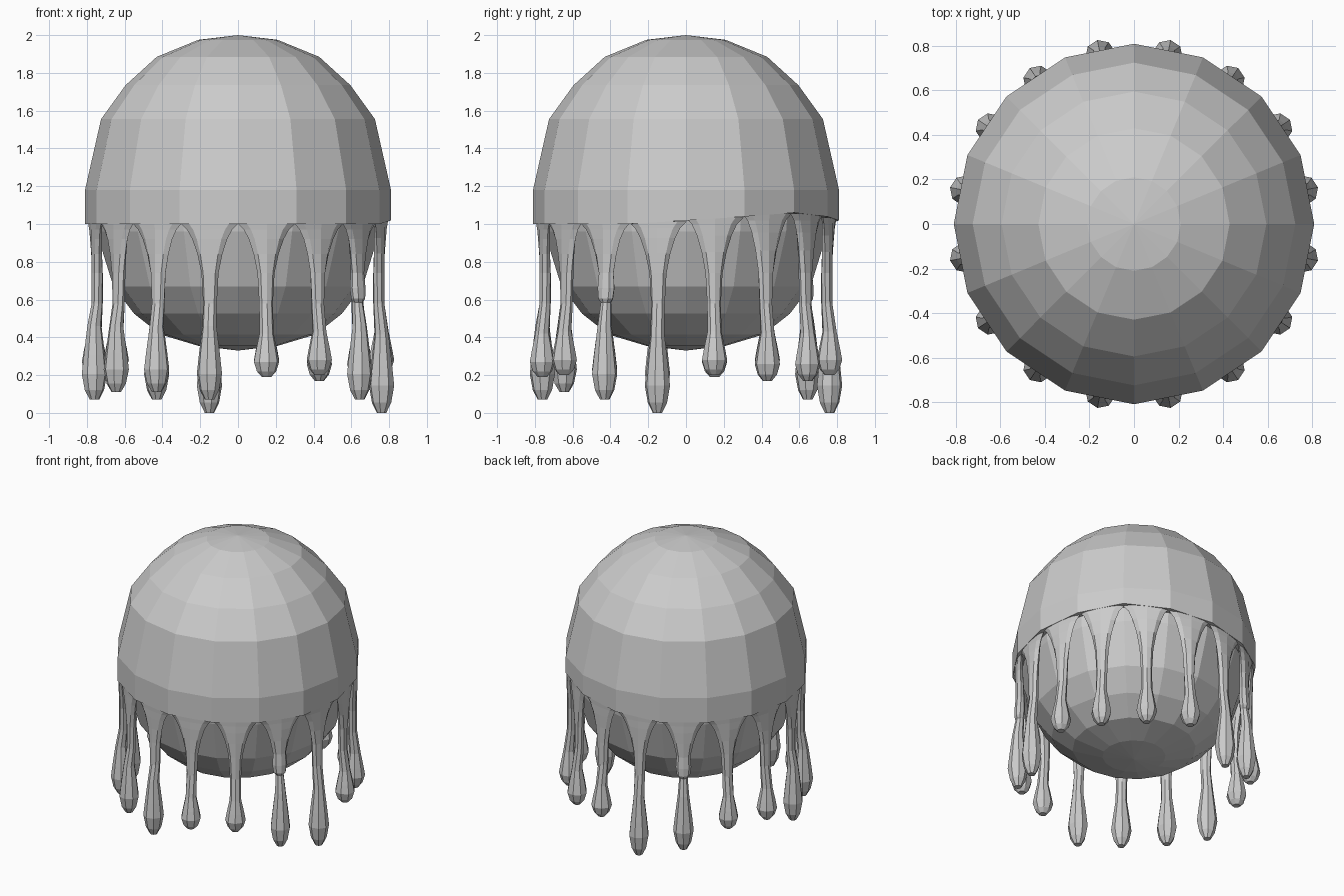
import bpy
import bmesh
from math import sin, cos, radians, pi

if "Cube" in bpy.data.objects:
    bpy.data.objects.remove(bpy.data.objects["Cube"])

SIDES = 16


def finish(bm, name):
    bmesh.ops.recalc_face_normals(bm, faces=bm.faces)
    mesh = bpy.data.meshes.new(name)
    bm.to_mesh(mesh)
    bm.free()
    obj = bpy.data.objects.new(name, mesh)
    bpy.context.collection.objects.link(obj)
    return obj


def skin(bm, rings):
    """Bridge consecutive rings of verts with quads."""
    for a, b in zip(rings, rings[1:]):
        n = len(a)
        for i in range(n):
            j = (i + 1) % n
            bm.faces.new((a[i], a[j], b[j], b[i]))


def rim_lift(deg):
    """The rim rises gently on the back right side."""
    d = abs((deg - 45 + 180) % 360 - 180)
    return 0.06 if d < 5 else max(0.0, 0.06 * (1 - d / 65))


def lathe(name, profile, lift_below=None):
    """Turn (radius, z) points; first and last points are poles or caps."""
    bm = bmesh.new()
    rings = []
    for r, z in profile:
        ring = []
        for i in range(SIDES):
            deg = 360 * i / SIDES
            dz = rim_lift(deg) if lift_below and z < lift_below else 0
            a = radians(deg)
            ring.append(bm.verts.new((r * cos(a), r * sin(a), z + dz)))
        rings.append(ring)
    skin(bm, rings)
    bm.faces.new(rings[0])
    bm.faces.new(rings[-1])
    bmesh.ops.remove_doubles(bm, verts=bm.verts, dist=0.0005)
    return finish(bm, name)


# Inner ball
lathe("inner_ball", [
    (0, 0.33), (0.21, 0.355), (0.41, 0.415), (0.55, 0.525), (0.66, 0.67),
    (0.75, 0.96), (0.77, 1.17), (0.69, 1.53), (0.41, 1.85), (0, 1.96)])

# Outer coating with a short turned-in rim
lathe("coating_dome", [
    (0, 2.0), (0.21, 1.975), (0.43, 1.885), (0.595, 1.735), (0.725, 1.555),
    (0.81, 1.18), (0.81, 1.0), (0.765, 1.0)], lift_below=1.1)


def drip(name, deg, bottom, stretch, kink=False):
    """Loft of oval sections: z, half width, half depth, distance from axis."""
    up = rim_lift(deg)
    rows = [(1.005 + up, 0.157, 0.024, 0.770), (0.97 + up, 0.122, 0.024, 0.769),
            (0.92 + up * .7, 0.094, 0.026, 0.767), (0.84 + up * .4, 0.067, 0.028, 0.763),
            (0.74, 0.046, 0.030, 0.760)]
    if kink:
        rows += [(0.66, 0.052, 0.036, 0.762), (0.605, 0.044, 0.034, 0.765),
                 (0.585, 0.028, 0.028, 0.762)]
    else:
        rows += [(0.58, 0.037, 0.030, 0.760)]
    for off, w in ((0.23, 0.038), (0.14, 0.057), (0.08, 0.068), (0.03, 0.052), (0, 0.025)):
        rows.append((bottom + off * stretch, w, w, 0.775))
    a = radians(deg)
    bm = bmesh.new()
    rings = []
    for z, w, d, c in rows:
        ring = []
        for k in range(8):
            t = 2 * pi * k / 8
            r, s = c + d * cos(t), w * sin(t)
            ring.append(bm.verts.new((r * cos(a) - s * sin(a), r * sin(a) + s * cos(a), z)))
        rings.append(ring)
    skin(bm, rings)
    bm.faces.new(rings[0])
    bm.faces.new(rings[-1])
    finish(name=name, bm=bm)


# Drips: bottom height, bulb stretch, kink; mirrored across the x = y plane
HALF = [(33.75, 0.17, 1.1, False), (11.25, 0.20, 1.0, False),
        (-11.25, 0.01, 1.8, False), (-33.75, 0.07, 1.7, True),
        (-56.25, 0.20, 1.0, False), (-78.75, 0.19, 1.0, False),
        (-101.25, 0.07, 1.7, False), (-123.75, 0.11, 1.5, False)]
# keep the lowest drip touching the ground
for n, (deg, bottom, stretch, kink) in enumerate(HALF):
    bottom = 0.0 if bottom < 0.02 else bottom
    drip(f"drip_right_{n + 1}", deg, bottom, stretch, kink)
    drip(f"drip_left_{n + 1}", 90 - deg, bottom, stretch, kink)
